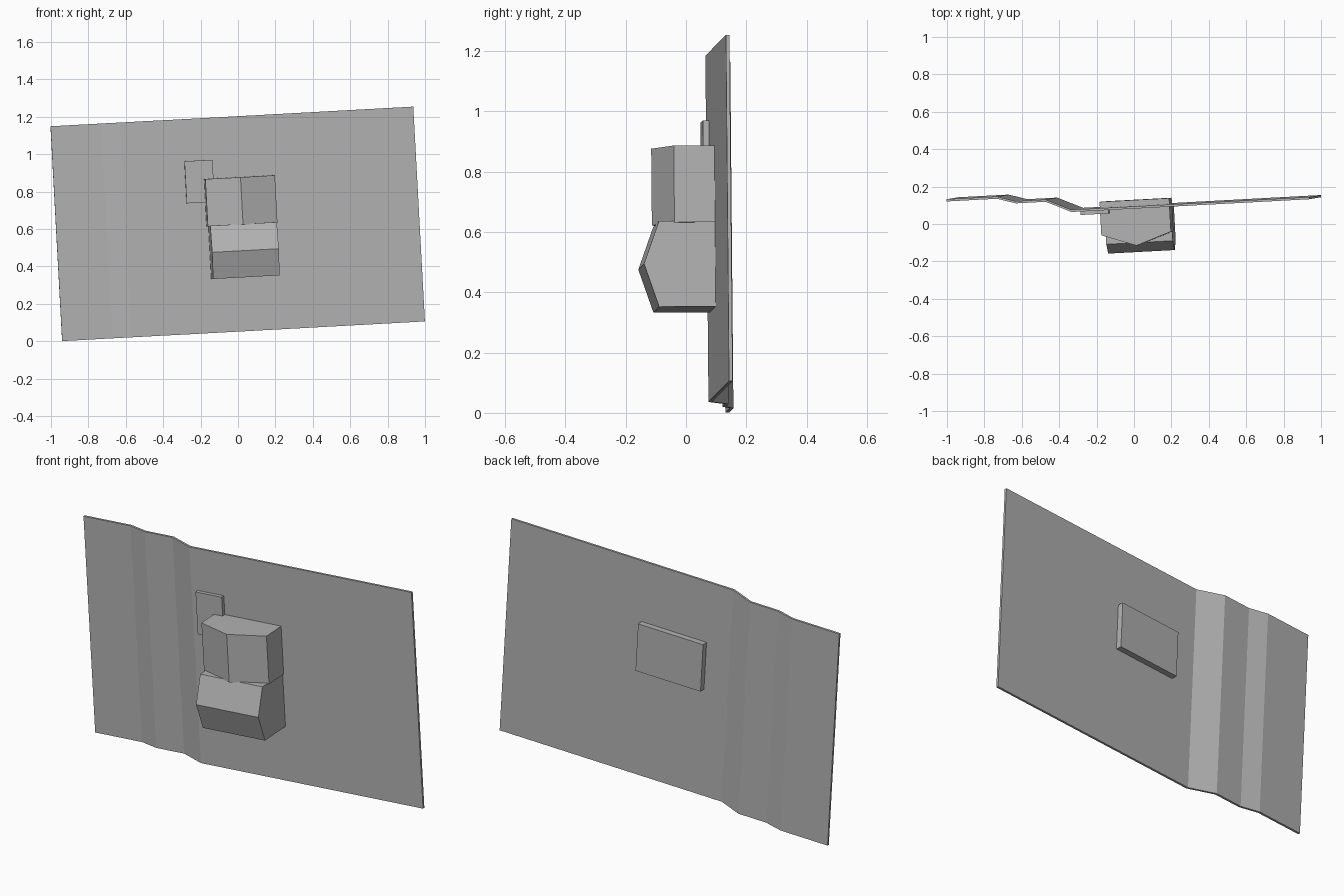
import bpy, bmesh
from mathutils import Matrix, Vector

if "Cube" in bpy.data.objects:
    bpy.data.objects.remove(bpy.data.objects["Cube"], do_unlink=True)

grey = bpy.data.materials.new("plain grey")
grey.use_nodes = True
COLOUR = (0.45, 0.45, 0.45, 1)
grey.diffuse_color = COLOUR
grey.node_tree.nodes["Principled BSDF"].inputs["Base Color"].default_value = COLOUR

# Shared frame of the leaning wall: u along it, v through it, w up it
FRAME = (Matrix.Translation((-0.935, 0.039, 0)) @ Matrix.Rotation(-0.0541, 4, 'Y')
         @ Matrix.Rotation(0.009, 4, 'X') @ Matrix.Rotation(0.0535, 4, 'Z'))


def prism(name, outline, low, high, axis):
    """Extrude a flat outline along axis 'w' (outline is u, v) or 'u' (outline is v, w)."""
    def place(p, h):
        return Vector((p[0], p[1], h)) if axis == 'w' else Vector((h, p[0], p[1]))
    bm = bmesh.new()
    base = [bm.verts.new(FRAME @ place(p, low)) for p in outline]
    top = [bm.verts.new(FRAME @ place(p, high)) for p in outline]
    bm.faces.new(base)
    bm.faces.new(top)
    n = len(outline)
    for i in range(n):
        j = (i + 1) % n
        bm.faces.new((base[i], base[j], top[j], top[i]))
    bmesh.ops.recalc_face_normals(bm, faces=bm.faces)
    mesh = bpy.data.meshes.new(name)
    bm.to_mesh(mesh)
    bm.free()
    mesh.materials.append(grey)
    obj = bpy.data.objects.new(name, mesh)
    bpy.context.collection.objects.link(obj)
    return obj


# Wall sheet with two shallow steps
front = [(0, 0.092), (0.27, 0.092), (0.37, 0.062), (0.53, 0.062), (0.665, 0), (1.94, 0)]
back = [(u, v + 0.012) for u, v in reversed(front)]
prism("wall_sheet", front + back, 0, 1.15, 'w')

# Upper housing with a vertical ridge, passing through the wall
prism("upper_housing",
      [(0.80, 0.044), (0.80, -0.135), (0.985, -0.2), (1.173, -0.135), (1.173, 0.044)],
      0.57, 0.825, 'w')

# Lower housing with a horizontal ridge
prism("lower_housing",
      [(0.01, 0.29), (-0.188, 0.29), (-0.237, 0.433), (-0.186, 0.575), (0.01, 0.575)],
      0.81, 1.167, 'u')

# Small plate beside the housing
prism("side_plate", [(0.70, 0.002), (0.70, -0.02), (0.85, -0.02), (0.85, 0.002)],
      0.70, 0.925, 'w')
